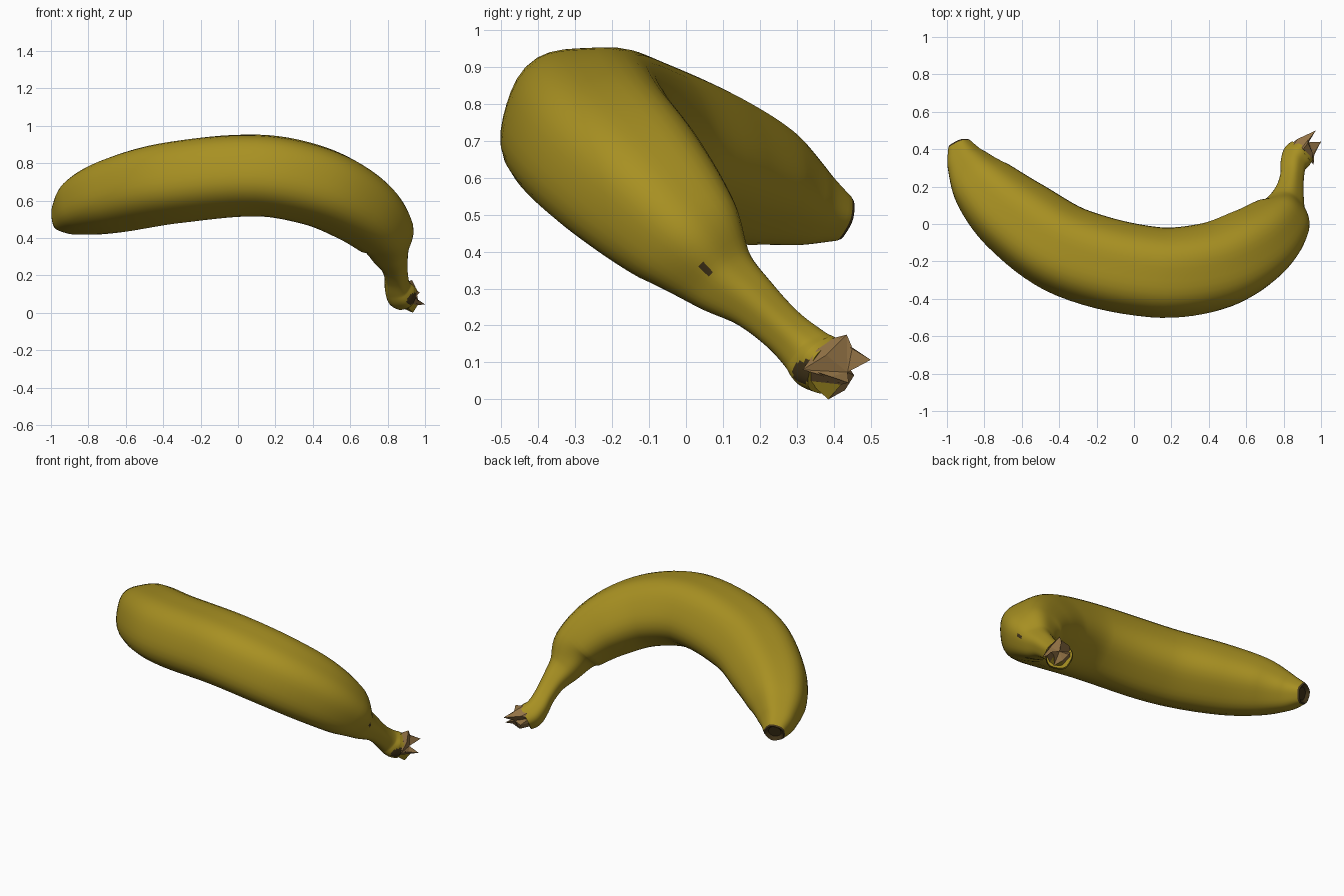
import bpy, bmesh, math
from mathutils import Vector

if "Cube" in bpy.data.objects:
    bpy.data.objects.remove(bpy.data.objects["Cube"])

SIDES = 40
STEPS = 7
UP = Vector((0.16, 0.55, 0.82)).normalized()   # normal of the plane the fruit bends in


def material(name, rgb):
    m = bpy.data.materials.new(name)
    m.diffuse_color = (*rgb, 1)
    m.use_nodes = True
    m.node_tree.nodes["Principled BSDF"].inputs["Base Color"].default_value = m.diffuse_color
    return m


yellow = material("banana yellow", (0.39, 0.28, 0.016))
brown = material("dry stem brown", (0.29, 0.17, 0.06))
dark = material("dark brown", (0.055, 0.035, 0.01))

# Centre line from blossom tip to stem: x, y, z, radius
stations = [
    (-0.935, 0.420, 0.490, 0.064),
    (-0.893, 0.325, 0.525, 0.114),
    (-0.803, 0.197, 0.582, 0.172),
    (-0.625, 0.030, 0.640, 0.212),
    (-0.335, -0.155, 0.704, 0.230),
    (0.110, -0.260, 0.740, 0.229),
    (0.420, -0.230, 0.682, 0.224),
    (0.640, -0.125, 0.572, 0.207),
    (0.775, 0.000, 0.438, 0.165),
    (0.808, 0.092, 0.332, 0.106),
    (0.832, 0.180, 0.262, 0.074),
    (0.845, 0.260, 0.190, 0.063),
    (0.852, 0.320, 0.135, 0.070),
    (0.870, 0.355, 0.102, 0.080),
    (0.895, 0.385, 0.084, 0.076),
]
P = [Vector(s) for s in stations]


# Smooth curve through the stations, allowing for uneven spacing
def slope(i):
    a, b = max(i - 1, 0), min(i + 1, len(P) - 1)
    length = sum((P[k + 1] - P[k]).length for k in range(a, b))
    return (P[b] - P[a]) / length


path = []
for i in range(len(P) - 1):
    h = (P[i + 1] - P[i]).length
    for k in range(STEPS):
        t = k / STEPS
        path.append(P[i] * (2*t**3 - 3*t**2 + 1) + slope(i) * h * (t**3 - 2*t**2 + t)
                    + P[i + 1] * (3*t**2 - 2*t**3) + slope(i + 1) * h * (t**3 - t**2))
path.append(P[-1])


def finish(bm, name, mats, angle):
    bmesh.ops.recalc_face_normals(bm, faces=bm.faces[:])
    me = bpy.data.meshes.new(name)
    bm.to_mesh(me)
    bm.free()
    for m in mats:
        me.materials.append(m)
    ob = bpy.data.objects.new(name, me)
    bpy.context.collection.objects.link(ob)
    bpy.ops.object.select_all(action='DESELECT')
    ob.select_set(True)
    bpy.context.view_layer.objects.active = ob
    bpy.ops.object.shade_smooth_by_angle(angle=math.radians(angle))
    return ob


# Peel: slightly flattened five-ridged section swept along the curve
bm = bmesh.new()
ridge = math.radians(16)
flat = math.radians(-34)


def ring(centre, tangent, radius):
    n = (UP - tangent * tangent.dot(UP)).normalized()
    o = tangent.cross(n)
    squash = 0.05 * min(1, (radius / 0.22) ** 2)
    verts = []
    for j in range(SIDES):
        a = 2 * math.pi * j / SIDES
        r = radius * (1 + 0.032 * math.cos(5 * (a - ridge))
                      + squash * math.cos(2 * (a - flat)))
        verts.append(bm.verts.new(centre + (o * math.cos(a) + n * math.sin(a)) * r))
    return verts


def bridge(a, b, mat=0):
    for j in range(SIDES):
        k = (j + 1) % SIDES
        bm.faces.new((a[j], a[k], b[k], b[j])).material_index = mat


rings = []
for i, p in enumerate(path):
    t = (path[min(i + 1, len(path) - 1)] - path[max(i - 1, 0)]).xyz.normalized()
    rings.append(ring(p.xyz, t, p.w))
    if i:
        bridge(rings[-2], rings[-1])
bm.faces.new(rings[-1])

# Dark, slightly hollow blossom end
t0 = (path[1] - path[0]).xyz.normalized()
rim = ring(path[0].xyz - t0 * 0.010, t0, 0.057)
hollow = ring(path[0].xyz + t0 * 0.008, t0, 0.038)
bridge(rings[0], rim, 1)
bridge(rim, hollow, 1)
bm.faces.new(hollow).material_index = 1

# Small bruises on the right of the stem: y, z, radius
spots = [(0.318, 0.075, 0.030), (0.055, 0.352, 0.017)]
for f in bm.faces:
    c = f.calc_center_median()
    if c.x > 0.88 and len(f.verts) == 4:
        if any(math.hypot(c.y - y, c.z - z) < r for y, z, r in spots):
            f.material_index = 1
finish(bm, "banana_peel", [yellow, dark], 40)

# Torn, jagged crown at the cut end of the stem
crown = [(0.93, 0.435, 0.175), (0.93, 0.45, 0.14), (0.972, 0.50, 0.107),
         (0.875, 0.455, 0.125), (0.835, 0.425, 0.11),
         (0.88, 0.455, 0.065), (0.905, 0.43, 0.025), (0.935, 0.385, 0.0),
         (0.96, 0.42, 0.04), (1.0, 0.44, 0.045), (0.965, 0.385, 0.06),
         (0.96, 0.315, 0.08), (0.955, 0.38, 0.12)]
axis = Vector((0.5, 0.7, -0.3)).normalized()
mid = Vector((0.915, 0.41, 0.085))
bm = bmesh.new()
outer = [bm.verts.new(c) for c in crown]
base = []
for c in crown:
    d = Vector(c) - mid
    d -= axis * d.dot(axis)
    base.append(bm.verts.new(mid + d.normalized() * 0.072 - axis * 0.04))
centre = bm.verts.new(mid + axis * 0.035)
for j in range(len(crown)):
    k = (j + 1) % len(crown)
    side = bm.faces.new((base[j], base[k], outer[k], outer[j]))
    # the underside of the crown keeps the peel colour
    side.material_index = 1 if min(crown[j][2], crown[k][2]) < 0.02 else 0
    bm.faces.new((outer[j], outer[k], centre))
bm.faces.new(base)
finish(bm, "stem_crown", [brown, yellow], 15)
